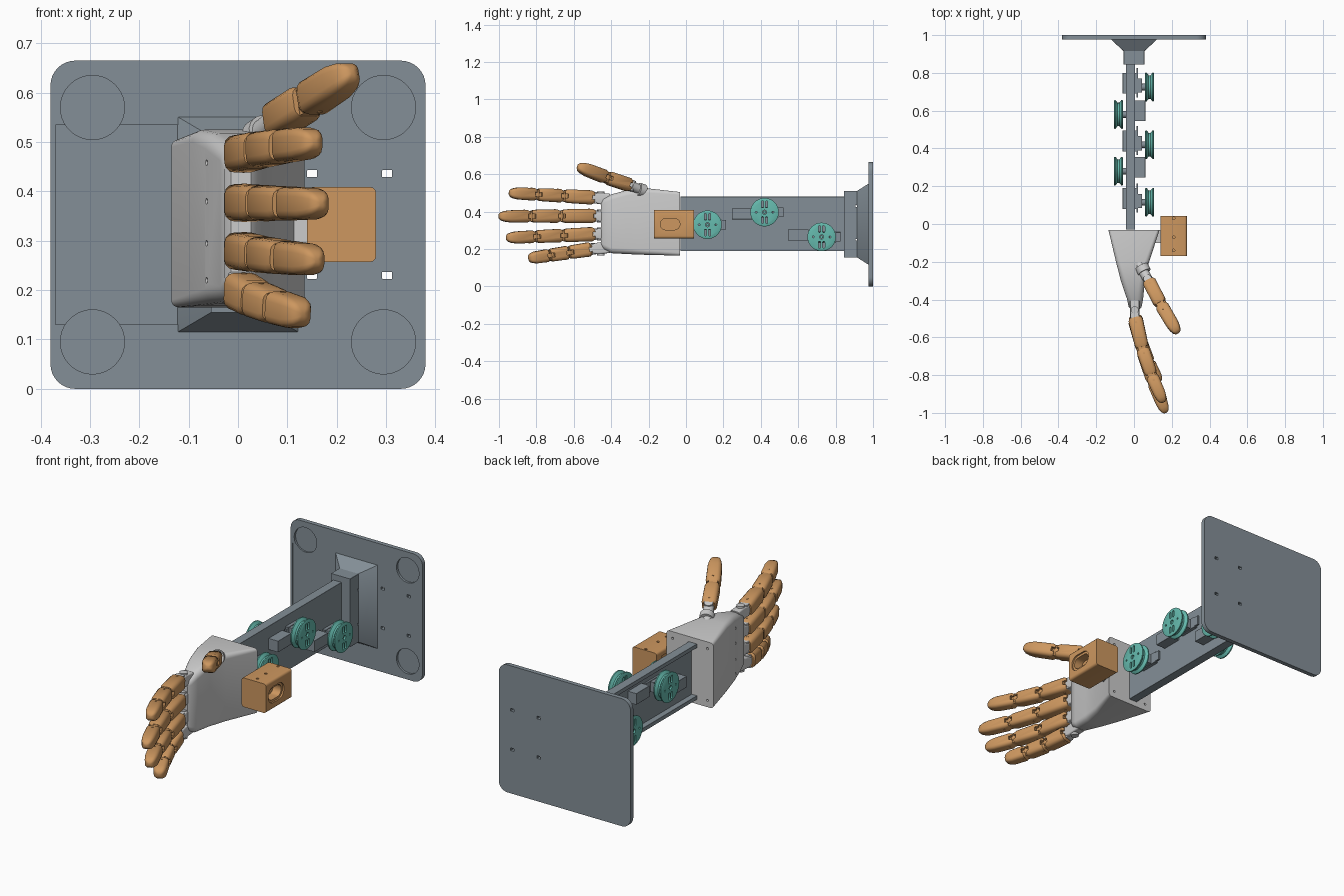
import bpy, bmesh, math
from mathutils import Vector as V

if "Cube" in bpy.data.objects:
    bpy.data.objects.remove(bpy.data.objects["Cube"])


def material(name, rgb):
    m = bpy.data.materials.new(name)
    m.use_nodes = True
    m.diffuse_color = (*rgb, 1)
    m.node_tree.nodes["Principled BSDF"].inputs["Base Color"].default_value = (*rgb, 1)
    return m


SLATE = material("slate grey", (0.23, 0.275, 0.31))
WHITE = material("pale grey", (0.6, 0.6, 0.6))
ORANGE = material("warm tan", (0.61, 0.31, 0.115))
TEAL = material("teal", (0.13, 0.49, 0.42))


def rounded_rect(hw, hh, r, n=4):
    """Corner-rounded rectangle outline as (a, b) pairs."""
    pts = []
    for k, (sx, sy) in enumerate([(1, 1), (-1, 1), (-1, -1), (1, -1)]):
        for i in range(n + 1):
            a = (k + i / n) * math.pi / 2
            pts.append((sx * (hw - r) + r * math.cos(a), sy * (hh - r) + r * math.sin(a)))
    return pts


def circle(r, n=32):
    return [(r * math.cos(i * math.tau / n), r * math.sin(i * math.tau / n)) for i in range(n)]


def loft(name, rings, mat=None):
    """Skin a closed solid through equal-length rings of points."""
    bm = bmesh.new()
    loops = [[bm.verts.new(p) for p in ring] for ring in rings]
    n = len(loops[0])
    for lo, hi in zip(loops, loops[1:]):
        for i in range(n):
            j = (i + 1) % n
            bm.faces.new((lo[i], lo[j], hi[j], hi[i]))
    bm.faces.new(loops[0][::-1])
    bm.faces.new(loops[-1])
    bmesh.ops.recalc_face_normals(bm, faces=bm.faces)
    me = bpy.data.meshes.new(name)
    bm.to_mesh(me)
    bm.free()
    if mat:
        me.materials.append(mat)
    me.shade_smooth()
    me.set_sharp_from_angle(angle=math.radians(32))
    ob = bpy.data.objects.new(name, me)
    bpy.context.collection.objects.link(ob)
    return ob


def ring_y(y, cx, cz, outline):
    return [(cx + a, y, cz + b) for a, b in outline]


def ring_x(x, cy, cz, outline):
    return [(x, cy + a, cz + b) for a, b in outline]


def box(name, lo, hi, mat=None, r=0.0005):
    hw, hh = (hi[0] - lo[0]) / 2, (hi[2] - lo[2]) / 2
    o = rounded_rect(hw, hh, r, 3 if r > 0.001 else 1)
    return loft(name, [ring_y(y, lo[0] + hw, lo[2] + hh, o) for y in (lo[1], hi[1])], mat)


def frame(p, q):
    """Local axes of a limb: palm side, width and length."""
    d = (q - p).normalized()
    w = (V((0, 0, 1)) - d * d.z).normalized()
    u = w.cross(d)
    return lambda a, b, t: p + u * a + w * b + d * t


def rod(name, p, q, r, mat=None, n=20):
    p, q = V(p), V(q)
    d = (q - p).normalized()
    u = d.orthogonal().normalized()
    w = d.cross(u)
    return loft(name, [[c + u * a + w * b for a, b in circle(r, n)] for c in (p, q)], mat)


def cut(ob, cutters):
    for c in cutters:
        m = ob.modifiers.new("cut", "BOOLEAN")
        m.operation, m.solver, m.object = "DIFFERENCE", "EXACT", c
        c.hide_render = True
    deps = bpy.context.evaluated_depsgraph_get()
    me = bpy.data.meshes.new_from_object(ob.evaluated_get(deps))
    ob.modifiers.clear()
    ob.data = me
    me.set_sharp_from_angle(angle=math.radians(32))
    for c in cutters:
        bpy.data.objects.remove(c)


# Mounting plate with recesses and screw holes
outline = rounded_rect(0.38, 0.3325, 0.05, 8)
plate = loft("mounting_plate", [ring_y(y, 0, 0.3325, outline) for y in (0.977, 1)], SLATE)
cutters = [box("pad_recess", (-0.37, 0.95, 0.13), (-0.12, 0.981, 0.535))]
for x in (-0.295, 0.295):
    for z in (0.095, 0.57):
        cutters.append(rod("corner_recess", (x, 0.95, z), (x, 0.989, z), 0.065, n=40))
for x in (0.15, 0.302):
    for z in (0.23, 0.436):
        cutters.append(box("screw_hole", (x - 0.01, 0.9, z - 0.007), (x + 0.01, 1.1, z + 0.007)))
cut(plate, cutters)

# Flared socket that holds the beam
steps = [(0.845, 0.055, 0.178), (0.915, 0.055, 0.178), (0.978, 0.123, 0.218)]
socket = loft("beam_socket", [ring_y(y, 0, 0.333, rounded_rect(hw, hh, 0.001, 1))
                              for y, hw, hh in steps], SLATE)
cut(socket, [rod("socket_hole", (-0.1, 0.91, z), (0.1, 0.91, z), 0.005) for z in (0.25, 0.43)])

# Channel beam
box("beam_web", (-0.012, -0.03, 0.2), (0.005, 0.85, 0.47), SLATE)
for z, side in ((0.19, "bottom"), (0.46, "top")):
    box("beam_flange_" + side, (-0.042, -0.03, z), (0.005, 0.85, z + 0.02), SLATE)

# Servos with grooved pulleys, alternating sides
groove = [(0.057, 0.068), (0.061, 0.076), (0.067, 0.076), (0.078, 0.062), (0.087, 0.062),
          (0.098, 0.076), (0.104, 0.076), (0.107, 0.07)]
for s, y, z in [(1, 0.115, 0.33), (-1, 0.28, 0.388), (1, 0.42, 0.397),
                (-1, 0.58, 0.275), (1, 0.725, 0.265)]:
    def span(name, x0, x1, y0, y1, h):
        a, b = sorted((s * x0, s * x1))
        box(name, (a, y + y0, z - h), (b, y + y1, z + h), SLATE)
    span("servo_body", -0.06, 0.022, -0.035, 0.075, 0.029)
    span("servo_gearbox", 0.02, 0.042, -0.03, 0.045, 0.026)
    span("servo_ears", 0.012, 0.022, -0.055, 0.1, 0.025)
    rod("servo_shaft", (s * 0.04, y, z), (s * 0.06, y, z), 0.018, SLATE)
    pulley = loft("pulley", [ring_x(s * x, y, z, circle(r, 48)) for x, r in groove], TEAL)
    slot = rounded_rect(0.006, 0.018, 0.0055)
    cutters = [loft("slot", [ring_x(s * x, y + dy, z + dz, slot) for x in (0.04, 0.13)])
               for dy in (-0.011, 0.011) for dz in (-0.042, 0.042)]
    cutters += [rod("pulley_hole", (s * 0.04, y + dy, z), (s * 0.13, y + dy, z), r)
                for dy, r in ((-0.045, 0.005), (0, 0.011), (0.045, 0.005))]
    cut(pulley, cutters)
    rod("pulley_screw", (s * 0.058, y, z), (s * 0.1, y, z), 0.008, TEAL)

# Palm shell, tapering from wrist to knuckles
palm_steps = [(-0.033, 0, 0.335, 0.135, 0.17, 0.015), (-0.21, -0.008, 0.347, 0.085, 0.178, 0.025),
              (-0.31, -0.005, 0.345, 0.062, 0.172, 0.03), (-0.4, 0.006, 0.335, 0.042, 0.157, 0.03),
              (-0.44, 0.006, 0.335, 0.034, 0.138, 0.028), (-0.455, 0.006, 0.335, 0.02, 0.12, 0.018)]
palm = loft("palm", [ring_y(y, cx, cz, rounded_rect(hw, hh, r, 5))
                     for y, cx, cz, hw, hh, r in palm_steps], WHITE)
cutters = [rod("palm_hole", (-0.15, -0.32, z), (-0.045, -0.32, z), 0.006, n=12)
           for z in (0.22, 0.295, 0.38, 0.458)]
cutters += [rod("wrist_hole", (x, -0.06, z), (x, 0, z), 0.006, n=12)
            for x in (-0.1, 0.1) for z in (0.2, 0.47)]
cut(palm, cutters)

# Strap block beside the wrist, with an oval pocket and a rear pocket
block = box("strap_block", (0.14, -0.17, 0.257), (0.28, 0.043, 0.409), ORANGE, 0.012)
oval = [loft("oval", [ring_x(x, -0.085, 0.333, rounded_rect(hw, hw - 0.022, hw - 0.024, 8))
                      for x in (x0, 0.3)]) for x0, hw in ((0.272, 0.064), (0.225, 0.052))]
rear = box("rear_pocket", (0.1, -0.13, 0.285), (0.2, 0.0, 0.38))
screws = [rod("block_hole", (0.21, y, 0.38), (0.21, y, 0.45), 0.007, n=12) for y in (-0.14, -0.07, 0.03)]
cut(block, oval + [rear] + screws)
box("strap_link", (0.1, -0.1, 0.28), (0.145, -0.035, 0.35), WHITE)


def digit(name, path, widths):
    """Jointed digit: chamfered segments, hinge blocks, pins and a domed tip."""
    last = len(path) - 2
    for i, (p, q) in enumerate(zip(path, path[1:])):
        at, length = frame(p, q), (q - p).length
        w0, w1 = widths[i], widths[i + 1]
        shape = [(0.035, 0.8), (0.12, 1), (0.85, 1), (0.965, 0.85)]
        if i == last:
            shape = [(0.035, 0.8), (0.12, 1), (0.66, 1), (0.82, 0.88), (0.93, 0.68), (0.985, 0.4), (1, 0.15)]
        rings = []
        for t, k in shape:
            w = (w0 + (w1 - w0) * t) * k
            rings.append([at(a, b, t * length) for a, b in rounded_rect(w, w, w * 0.55, 3)])
        seg = loft(f"{name}_segment_{i + 1}", rings, ORANGE)
        # Tendon notches on the palm side
        ends = [(-0.01, 0.022)] + ([(length - 0.022, length + 0.01)] if i < last else [])
        notch = [(w0 * 0.45, -0.011), (w0 * 1.6, -0.011), (w0 * 1.6, 0.011), (w0 * 0.45, 0.011)]
        cut(seg, [loft("notch", [[at(a, b, t) for a, b in notch] for t in e]) for e in ends])
        # Hinge and pin at the segment root
        rod(f"{name}_hinge_{i + 1}", at(0, -w0 * 0.8, 0), at(0, w0 * 0.8, 0), w0 * 0.6, ORANGE if i else WHITE)
        rod(f"{name}_pin_{i + 1}", at(0, -w0 * 1.02, length * 0.2), at(0, w0 * 1.02, length * 0.2), 0.006, ORANGE, 12)


# Four curled fingers and their knuckles
fingers = [("index", -0.488, 0.475, -0.945, 0.5, 0.152), ("middle", -0.48, 0.377, -1.0, 0.375, 0.165),
           ("ring_finger", -0.485, 0.28, -0.96, 0.26, 0.156), ("little_finger", -0.505, 0.2, -0.84, 0.15, 0.128)]
for name, y0, z0, y1, z1, x1 in fingers:
    path = [V((0.004 + x1 * f, y0 + (y1 - y0) * t, z0 + (z1 - z0) * t))
            for t, f in ((0, 0), (0.37, 0.26), (0.68, 0.58), (1, 1))]
    digit(name, path, [0.038, 0.036, 0.034, 0.031])
    base = V((0.004, -0.41, z0 + (0.335 - z0) * 0.08))
    at, reach = frame(base, path[0]), (path[0] - base).length
    loft(name + "_knuckle", [[at(a, b, t) for a, b in rounded_rect(0.024, w, 0.008)]
                             for t, w in ((0, 0.032), (reach * 0.7, 0.03), (reach + 0.01, 0.02))], WHITE)
    rod(name + "_knuckle_pin", (0.004, -0.455, z0 - 0.034), (0.004, -0.455, z0 + 0.034), 0.02, WHITE)

# Thumb
thumb = [V((0.075, -0.295, 0.54)), V((0.142, -0.425, 0.583)), V((0.232, -0.578, 0.642))]
digit("thumb", thumb, [0.036, 0.036, 0.033])
rod("thumb_mount", (0.02, -0.2, 0.495), thumb[0], 0.026, WHITE)
rod("thumb_collar", (0.04, -0.225, 0.51), (0.055, -0.255, 0.52), 0.036, WHITE)
